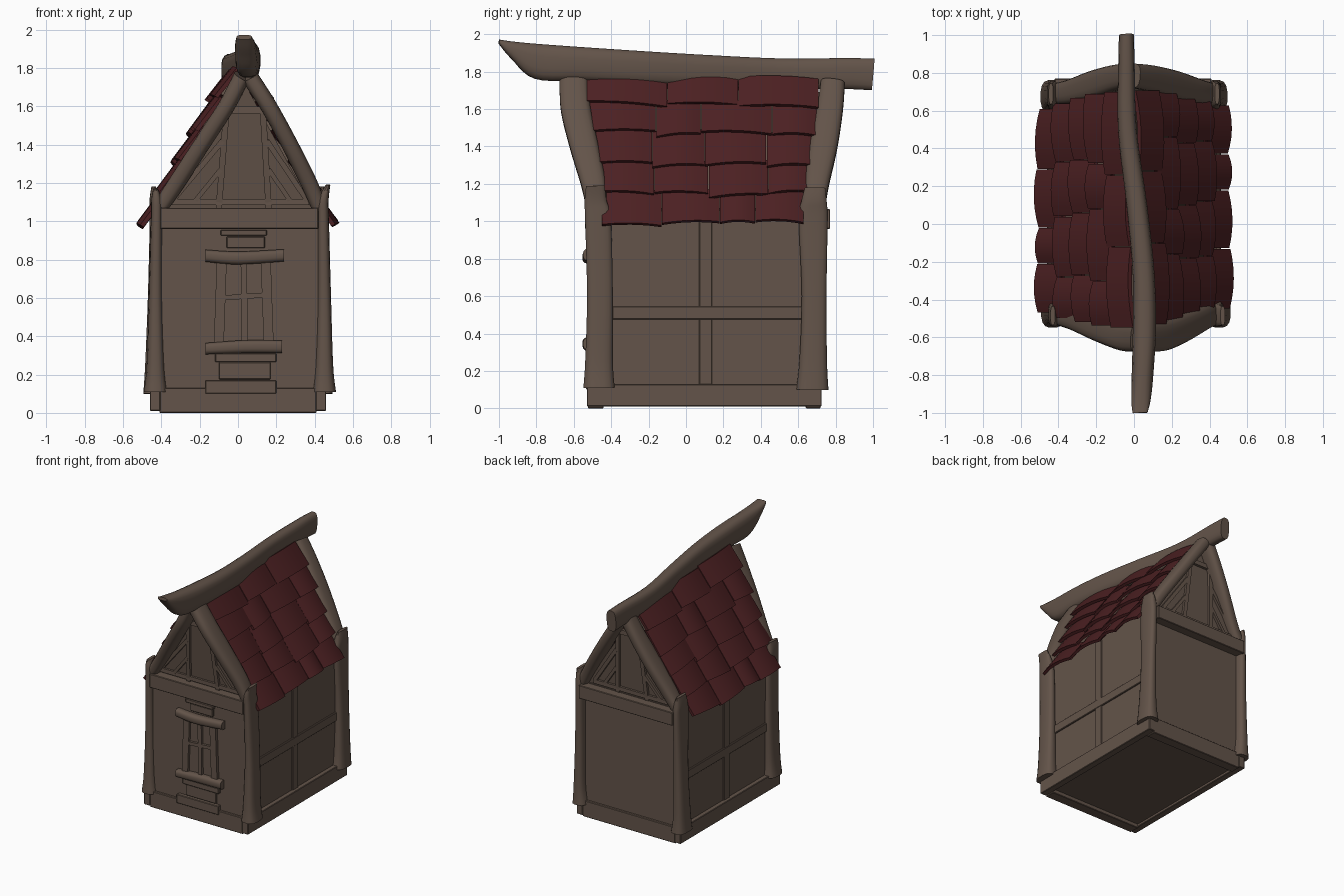
import bpy, bmesh, math, random
from mathutils import Vector

if "Cube" in bpy.data.objects:
    bpy.data.objects.remove(bpy.data.objects["Cube"])

random.seed(4)


def material(name, rgb):
    m = bpy.data.materials.new(name)
    m.diffuse_color = (*rgb, 1)
    m.use_nodes = True
    m.node_tree.nodes["Principled BSDF"].inputs["Base Color"].default_value = m.diffuse_color
    return m


WOOD = material("brown wood", (0.125, 0.088, 0.067))
RED = material("dark red tile", (0.072, 0.0145, 0.016))


def finish(name, bm, mat, smooth=True):
    bmesh.ops.recalc_face_normals(bm, faces=bm.faces)
    me = bpy.data.meshes.new(name)
    bm.to_mesh(me)
    bm.free()
    ob = bpy.data.objects.new(name, me)
    bpy.context.collection.objects.link(ob)
    me.materials.append(mat)
    if smooth:
        bpy.ops.object.select_all(action='DESELECT')
        ob.select_set(True)
        bpy.context.view_layer.objects.active = ob
        bpy.ops.object.shade_smooth_by_angle(angle=math.radians(40))
    return ob


def box(name, x0, x1, y0, y1, z0, z1, bevel=0.004):
    bm = bmesh.new()
    bmesh.ops.create_cube(bm, size=1)
    for v in bm.verts:
        v.co = Vector(((x0 + x1) / 2 + v.co.x * (x1 - x0),
                       (y0 + y1) / 2 + v.co.y * (y1 - y0),
                       (z0 + z1) / 2 + v.co.z * (z1 - z0)))
    if bevel:
        bmesh.ops.bevel(bm, geom=bm.edges[:], offset=bevel, segments=1, affect='EDGES')
    return finish(name, bm, WOOD, False)


def spline(pts, steps):
    """Catmull-Rom through tuples of (x, y, z, half size a, half size b)."""
    pts = [Vector(p) for p in pts]
    out = []
    for i in range(len(pts) - 1):
        p0, p1, p2, p3 = pts[max(i - 1, 0)], pts[i], pts[i + 1], pts[min(i + 2, len(pts) - 1)]
        for k in range(steps):
            t = k / steps
            out.append(0.5 * (2 * p1 + (p2 - p0) * t + (2 * p0 - 5 * p1 + 4 * p2 - p3) * t * t
                              + (3 * p1 - p0 - 3 * p2 + p3) * t ** 3))
    return out + [pts[-1]]


def limb(name, pts, sides=16, power=0.7, steps=5):
    """Sweep a rounded section along a path; a is across y (or x for a beam along y)."""
    square = sides == 4
    chord = (Vector(pts[-1][:3]) - Vector(pts[0][:3])).normalized()
    ref = Vector((1, 0, 0)) if abs(chord.y) > 0.8 else Vector((0, 1, 0))
    u = (ref - chord * ref.dot(chord)).normalized()
    w = chord.cross(u)
    bm = bmesh.new()
    rings = []
    for p in (map(Vector, pts) if square else spline(pts, steps)):
        ring = []
        for k in range(sides):
            ang = 2 * math.pi * (k + 0.5) / sides
            c, s = math.cos(ang), math.sin(ang)
            if square:
                c, s = math.copysign(1, c), math.copysign(1, s)
            else:
                c = math.copysign(abs(c) ** power, c)
                s = math.copysign(abs(s) ** power, s)
            ring.append(bm.verts.new(Vector(p[:3]) + u * c * p[3] + w * s * p[4]))
        rings.append(ring)
    for r, q in zip(rings, rings[1:]):
        for k in range(sides):
            bm.faces.new((r[k], r[(k + 1) % sides], q[(k + 1) % sides], q[k]))
    bm.faces.new(rings[0])
    bm.faces.new(rings[-1])
    return finish(name, bm, WOOD, not square)


# Walls, floor and base frame
box("walls", -0.425, 0.425, -0.505, 0.70, 0.03, 1.07, 0)
for s, n in ((-1, "left"), (1, "right")):
    a, b = sorted((s * 0.405, s * 0.46))
    box(n + "_base_beam", a, b, -0.53, 0.725, 0.01, 0.13)
    # Side wall timbers
    a, b = sorted((s * 0.41, s * 0.437))
    box(n + "_wall_rail", a, b, -0.42, 0.64, 0.475, 0.545)
    a, b = sorted((s * 0.41, s * 0.434))
    box(n + "_wall_stud_low", a, b, 0.07, 0.14, 0.12, 0.48)
    box(n + "_wall_stud_high", a, b, 0.07, 0.14, 0.54, 1.06)
box("front_base_beam", -0.41, 0.41, -0.525, -0.44, 0, 0.13)
box("back_base_beam", -0.41, 0.41, 0.64, 0.72, 0, 0.13)
box("front_tie_beam", -0.405, 0.42, -0.54, -0.45, 0.96, 1.07)
box("back_tie_beam", -0.42, 0.41, 0.66, 0.77, 0.96, 1.065)

# Corner posts, thick at the foot and pointed at the top
for s, n, top in ((-1, "left", 0), (1, "right", 0.02)):
    limb("front_" + n + "_post", [
        (s * 0.43 + top, -0.465, 0.11, 0.085, 0.062), (s * 0.43 + top, -0.465, 0.25, 0.075, 0.047),
        (s * 0.43 + top, -0.46, 0.6, 0.07, 0.036), (s * 0.425 + top, -0.47, 1.0, 0.07, 0.03),
        (s * 0.425 + top, -0.483, 1.11, 0.06, 0.028),
        (s * 0.43 + 2 * top, -0.485, 1.17 + top, 0.05, 0.012)])
    limb("back_" + n + "_post", [
        (s * 0.435, 0.675, 0.10, 0.088, 0.06), (s * 0.44, 0.68, 0.25, 0.075, 0.045),
        (s * 0.435, 0.685, 0.6, 0.067, 0.036), (s * 0.43, 0.68, 1.0, 0.078, 0.031),
        (s * 0.432, 0.685, 1.11, 0.068, 0.03), (s * 0.44, 0.69, 1.18, 0.055, 0.012)])

# Curved gable rafters
for s, n, m in ((-1, "left", 0.02), (1, "right", 0)):
    limb("front_" + n + "_rafter", [
        (s * 0.41 + 0.01, -0.48, 1.08, 0.055, 0.04), (s * 0.355 + 0.015 + m, -0.495, 1.2, 0.066, 0.044),
        (s * 0.24 + 0.03 + m, -0.545, 1.4, 0.076, 0.044), (s * 0.12 + 0.04 + m, -0.59, 1.6, 0.08, 0.044),
        (s * 0.02 + 0.04, -0.60, 1.755, 0.078, 0.045)])
    limb("back_" + n + "_rafter", [
        (s * 0.41, 0.69, 1.08, 0.055, 0.04), (s * 0.35 - 0.005 + m, 0.70, 1.2, 0.065, 0.044),
        (s * 0.23 - 0.01 + m, 0.735, 1.4, 0.075, 0.044), (s * 0.11 - 0.02 + m, 0.77, 1.6, 0.07, 0.044),
        (s * 0.015 - 0.02, 0.785, 1.74, 0.065, 0.045)])

# Ridge beam with a pointed front end
limb("ridge_beam", [
    (0.032, -1.0, 1.96, 0.04, 0.012), (0.037, -0.93, 1.915, 0.052, 0.047),
    (0.045, -0.8, 1.855, 0.058, 0.095), (0.055, -0.55, 1.84, 0.062, 0.092),
    (0.05, -0.25, 1.822, 0.058, 0.09), (0.015, 0.1, 1.805, 0.055, 0.086),
    (-0.035, 0.5, 1.79, 0.05, 0.082), (-0.04, 0.85, 1.79, 0.044, 0.084),
    (-0.04, 1.0, 1.785, 0.04, 0.086)])

# Gable core, leaning outwards with the rafters
bm = bmesh.new()
front = [bm.verts.new(c) for c in ((-0.4, -0.465, 1.05), (0.4, -0.465, 1.05), (0.035, -0.55, 1.72))]
back = [bm.verts.new(c) for c in ((-0.4, 0.69, 1.05), (0.4, 0.69, 1.05), (-0.03, 0.745, 1.69))]
bm.faces.new(front)
bm.faces.new(back)
for i in range(3):
    j = (i + 1) % 3
    bm.faces.new((front[i], front[j], back[j], back[i]))
finish("gable_core", bm, WOOD, False)

# Gable timbers: x, z of both ends and half width
TIMBERS = {"left_stud": (-0.10, 1.07, -0.06, 1.58, 0.016), "right_stud": (0.16, 1.07, 0.13, 1.58, 0.016),
           "sill": (-0.36, 1.1, 0.37, 1.1, 0.016), "collar": (-0.08, 1.58, 0.16, 1.58, 0.018),
           "left_brace": (-0.34, 1.11, -0.08, 1.42, 0.014), "right_brace": (0.36, 1.11, 0.15, 1.42, 0.014),
           "left_low_brace": (-0.22, 1.11, -0.09, 1.27, 0.012),
           "right_low_brace": (0.27, 1.11, 0.16, 1.27, 0.012)}
for n, (xa, za, xb, zb, h) in TIMBERS.items():
    for side, y0, lean, dx in (("front", -0.468, -0.129, 0), ("back", 0.693, 0.087, -0.05)):
        limb(side + "_gable_" + n, [(xa + dx, y0 + lean * (za - 1.05), za, 0.016, h),
                                    (xb + dx, y0 + lean * (zb - 1.05), zb, 0.016, h)], sides=4)

# Front window
box("window_panel", -0.08, 0.14, -0.51, -0.48, 0.37, 0.79, 0)
limb("window_lintel", [(-0.17, -0.515, 0.82, 0.035, 0.032), (0.0, -0.517, 0.808, 0.038, 0.034),
                       (0.24, -0.515, 0.822, 0.035, 0.032)])
limb("window_sill", [(-0.17, -0.515, 0.335, 0.035, 0.03), (0.03, -0.517, 0.345, 0.038, 0.034),
                     (0.23, -0.515, 0.345, 0.035, 0.034)])
JAMBS = {"left_jamb": (-0.10, 0.36, -0.085, 0.79, 0.026), "right_jamb": (0.16, 0.36, 0.145, 0.79, 0.026),
         "mullion": (0.035, 0.36, 0.03, 0.79, 0.016), "crossbar": (-0.08, 0.6, 0.14, 0.615, 0.013)}
for n, (xa, za, xb, zb, h) in JAMBS.items():
    limb("window_" + n, [(xa, -0.51, za, 0.02, h), (xb, -0.51, zb, 0.02, h)], sides=4)
box("window_top_plank", -0.09, 0.15, -0.535, -0.48, 0.925, 0.955)
box("window_upper_plank", -0.06, 0.14, -0.52, -0.48, 0.86, 0.92)
box("window_apron", -0.12, 0.2, -0.53, -0.48, 0.265, 0.31)
box("window_lower_plank", -0.10, 0.17, -0.52, -0.48, 0.175, 0.265)
box("window_foot_plank", -0.17, 0.2, -0.535, -0.48, 0.1, 0.17)

# Roof tiles: five staggered rows each side, from the ridge down
ROWS = [(-0.54, -0.10, 0.28, 0.71), (-0.53, -0.16, 0.08, 0.46, 0.70),
        (-0.51, -0.18, 0.10, 0.43, 0.68), (-0.48, -0.17, 0.12, 0.44, 0.66),
        (-0.45, -0.13, 0.18, 0.37, 0.63)]


def tile(bm, side, s0, s1, ya, yb):
    tilt = random.uniform(-0.016, 0.016)
    seg, grid = 6, []
    for k in range(seg + 1):
        f = k / seg
        y = ya + (yb - ya) * f
        ridge = Vector((0.025 - 0.045 * (y + 0.5) / 1.2 + side * 0.035, y, 1.805 - 0.035 * (y + 0.5)))
        eave = Vector((side * 0.48, y, 0.985))
        d = eave - ridge
        n = Vector((-side * d.z, 0, abs(d.x))).normalized()
        n.x = abs(n.x) * side
        arch = 0.022 * (1 - (2 * f - 1) ** 2)
        col = []
        for s, lift in ((s0, -0.005), (s1, 0.024)):
            p = ridge + d * (s + tilt * (2 * f - 1)) + n * (lift + arch)
            col += [bm.verts.new(p), bm.verts.new(p - n * 0.022)]
        grid.append(col)
    for a, b in zip(grid, grid[1:]):
        for i, j in ((0, 2), (2, 3), (3, 1), (1, 0)):
            bm.faces.new((a[i], a[j], b[j], b[i]))
    for c in (grid[0], grid[-1]):
        bm.faces.new((c[0], c[2], c[3], c[1]))


for side, n in ((-1, "left"), (1, "right")):
    bm = bmesh.new()
    for r, row in enumerate(ROWS):
        for ya, yb in zip(row, row[1:]):
            if side < 0:  # stagger the other side differently
                ya, yb = 0.16 - yb, 0.16 - ya
            drop = random.uniform(-0.015, 0.015)
            tile(bm, side, max(0, r * 0.2 - 0.025), (r + 1) * 0.2 + 0.01 + drop, ya + 0.002, yb - 0.002)
    finish(n + "_roof_tiles", bm, RED)
